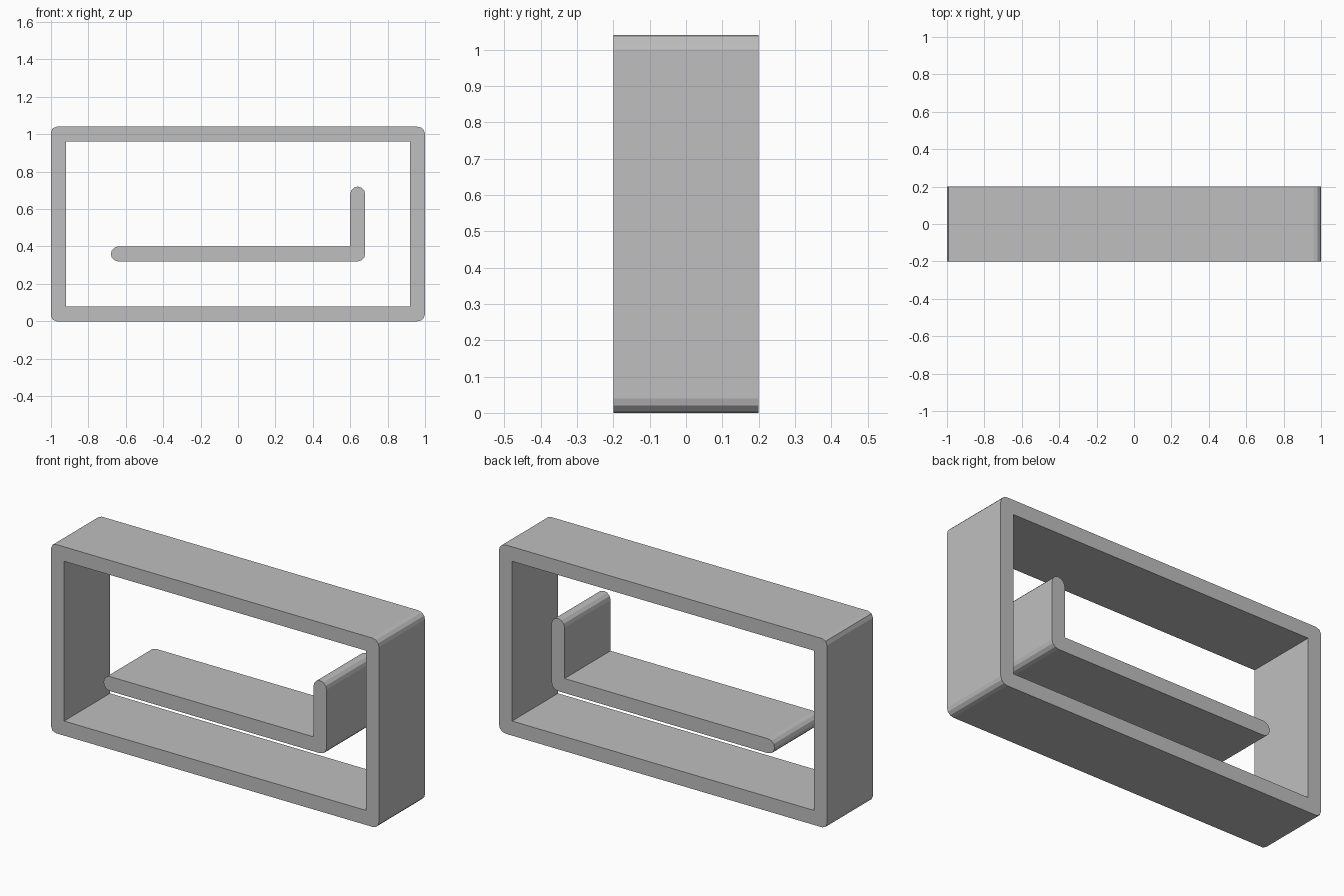
import bpy, bmesh
from math import cos, sin, radians

cube = bpy.data.objects.get("Cube")
if cube:
    bpy.data.objects.remove(cube)

DEPTH = 0.4
T = 0.08          # wall thickness
R = T / 2         # rounding radius
W, H = 1.0, 1.04  # half width and height of the frame

grey = bpy.data.materials.new("plain grey")
grey.use_nodes = True
colour = (0.52, 0.52, 0.52, 1)
grey.diffuse_color = colour
grey.node_tree.nodes["Principled BSDF"].inputs["Base Color"].default_value = colour


def arc(cx, cz, r, start, end, steps):
    """Points of an arc in the xz plane, angles in degrees."""
    angles = [radians(start + (end - start) * i / steps) for i in range(steps + 1)]
    return [(cx + r * cos(a), cz + r * sin(a)) for a in angles]


def finish(name, bm):
    bmesh.ops.recalc_face_normals(bm, faces=bm.faces)
    mesh = bpy.data.meshes.new(name)
    bm.to_mesh(mesh)
    bm.free()
    mesh.materials.append(grey)
    obj = bpy.data.objects.new(name, mesh)
    bpy.context.collection.objects.link(obj)
    return obj


def extrude_loops(name, loops):
    """Fill closed outlines (outer first, then holes) and extrude along y."""
    bm = bmesh.new()
    edges = []
    for loop in loops:
        verts = [bm.verts.new((x, -DEPTH / 2, z)) for x, z in loop]
        edges += [bm.edges.new((a, b)) for a, b in zip(verts, verts[1:] + verts[:1])]
    bmesh.ops.triangle_fill(bm, edges=edges, use_beauty=True, normal=(0, -1, 0))
    result = bmesh.ops.extrude_face_region(bm, geom=bm.faces[:], use_keep_orig=True)
    moved = [g for g in result["geom"] if isinstance(g, bmesh.types.BMVert)]
    bmesh.ops.translate(bm, verts=moved, vec=(0, DEPTH, 0))
    return finish(name, bm)


# Rectangular frame with rounded outer and square inner corners
S = 0.03
outer = (arc(W - R, R, R, -90, 0, 3)
         + arc(W - R, H - R, R, 0, 90, 3)
         + arc(-W + S, H - S, S, 90, 180, 2)
         + arc(-W + S, S, S, 180, 270, 2))
inner = [(-W + T, T), (W - T, T), (W - T, H - T), (-W + T, H - T)]
extrude_loops("outer_frame", [outer, inner])

# Inner shelf with an upright lip and rounded ends
X, Z = 0.64, 0.36
shelf = (arc(X, Z, R, -90, 0, 3)
         + arc(X, 0.68, R, 0, 180, 6)
         + [(X - R, Z + R)]
         + arc(-X, Z, R, 90, 270, 6))
extrude_loops("inner_shelf", [shelf])
